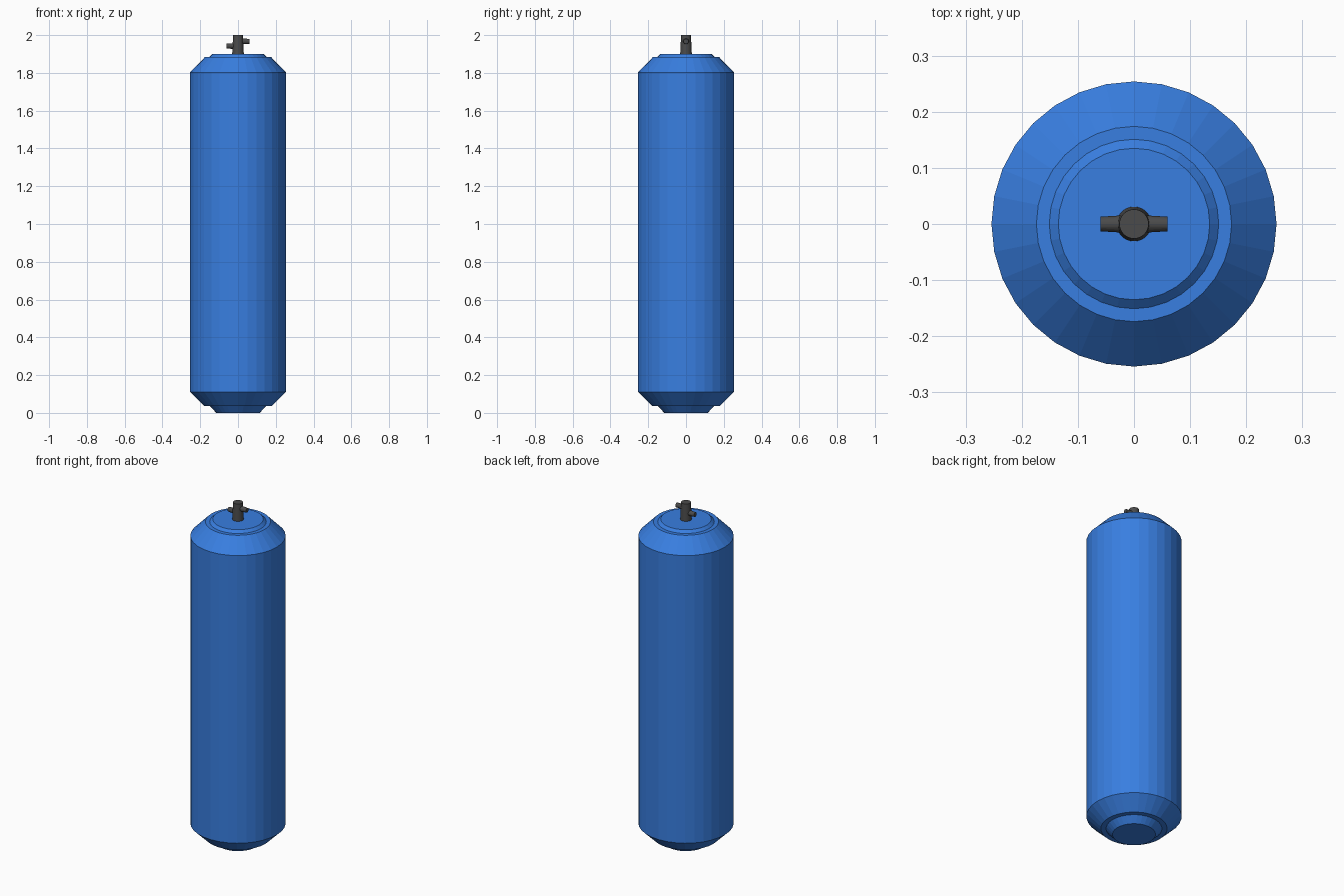
import bpy, bmesh, math
from mathutils import Matrix

if "Cube" in bpy.data.objects:
    bpy.data.objects.remove(bpy.data.objects["Cube"])


def material(name, color):
    m = bpy.data.materials.new(name)
    m.diffuse_color = (*color, 1)
    m.use_nodes = True
    m.node_tree.nodes["Principled BSDF"].inputs["Base Color"].default_value = m.diffuse_color
    return m


def lathe(name, profile, sides, mat, matrix=Matrix()):
    """Capped solid turned around local z from (radius, height) points."""
    bm = bmesh.new()
    rings = [[bm.verts.new((r * math.cos(2 * math.pi * i / sides),
                            r * math.sin(2 * math.pi * i / sides), z))
              for i in range(sides)] for r, z in profile]
    for a, b in zip(rings, rings[1:]):
        for i in range(sides):
            j = (i + 1) % sides
            bm.faces.new((a[i], a[j], b[j], b[i]))
    bm.faces.new(rings[0][::-1])
    bm.faces.new(rings[-1])
    mesh = bpy.data.meshes.new(name)
    bm.to_mesh(mesh)
    bm.free()
    mesh.transform(matrix)
    mesh.materials.append(mat)
    ob = bpy.data.objects.new(name, mesh)
    bpy.context.collection.objects.link(ob)
    return ob


blue = material("blue_paint", (0.04, 0.21, 0.75))
dark = material("dark_metal", (0.07, 0.07, 0.07))

# Tank with stepped, chamfered ends
lathe("tank_body", [(0.115, 0.0), (0.149, 0.036), (0.177, 0.036), (0.254, 0.111),
                    (0.254, 1.803), (0.174, 1.885), (0.151, 1.885), (0.135, 1.9)],
      32, blue)

# Tapered valve stem
lathe("valve_stem", [(0.031, 1.895), (0.026, 2.0)], 32, dark)

# Two slightly tapered side ports at different heights
for name, side, z in (("left_port", -1, 1.942), ("right_port", 1, 1.967)):
    place = Matrix.Translation((0, 0, z)) @ Matrix.Rotation(side * math.pi / 2, 4, 'Y')
    lathe(name, [(0.0165, 0.0), (0.013, 0.06)], 32, dark, place)
